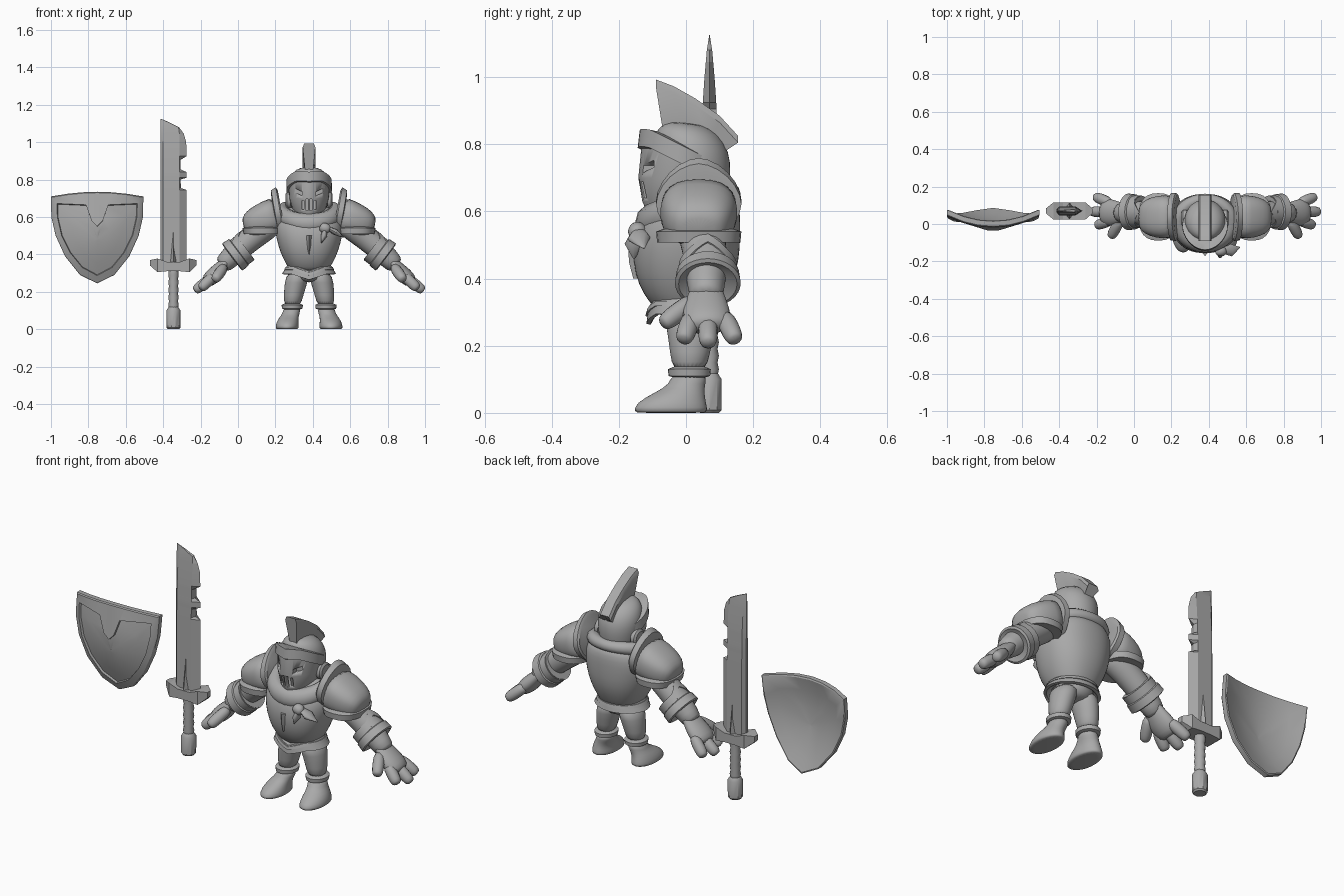
import bpy, bmesh, math
from mathutils import Matrix, Vector

old = bpy.data.objects.get("Cube")
if old:
    bpy.data.objects.remove(old)

grey = bpy.data.materials.new("plain_grey")
grey.use_nodes = True
grey.diffuse_color = (0.4, 0.4, 0.4, 1)
grey.node_tree.nodes["Principled BSDF"].inputs["Base Color"].default_value = (0.4, 0.4, 0.4, 1)

KNIGHT = (0.38, 0, 0)
SWORD = (-0.345, 0.07, 0)
SHIELD = (-0.753, 0, 0)
FRONT = -math.pi / 2


def skin(name, rings, loc=KNIGHT, mirror=False, sub=0, loop=False, angle=35):
    """Join equal rings of points into a closed surface."""
    bm = bmesh.new()
    for side in ((1, -1) if mirror else (1,)):
        vs = [[bm.verts.new((p[0] * side, p[1], p[2])) for p in r] for r in rings]
        n = len(vs[0])
        pairs = list(zip(vs, vs[1:])) + ([(vs[-1], vs[0])] if loop else [])
        for a, b in pairs:
            for i in range(n):
                j = (i + 1) % n
                bm.faces.new((a[i], a[j], b[j], b[i]))
        if not loop:
            bm.faces.new(vs[0])
            bm.faces.new(vs[-1])
    bmesh.ops.recalc_face_normals(bm, faces=bm.faces[:])
    me = bpy.data.meshes.new(name)
    bm.to_mesh(me)
    bm.free()
    me.materials.append(grey)
    ob = bpy.data.objects.new(name, me)
    ob.location = loc
    bpy.context.collection.objects.link(ob)
    bpy.ops.object.select_all(action='DESELECT')
    ob.select_set(True)
    bpy.context.view_layer.objects.active = ob
    if sub:
        me.polygons.foreach_set("use_smooth", [True] * len(me.polygons))
        ob.modifiers.new("Subdivision", 'SUBSURF').levels = sub
        ob.modifiers["Subdivision"].render_levels = sub
    else:
        bpy.ops.object.shade_smooth_by_angle(angle=math.radians(angle))
    return ob


def loft(name, rows, m=Matrix(), n=24, e=2.0, peak=(0, 0), tilt=0, **kw):
    """Rows are (z, centre x, centre y, radius x, radius y); peak lifts one side."""
    rings = []
    for z, cx, cy, rx, ry in rows:
        ring = []
        for i in range(n):
            t = 2 * math.pi * i / n
            c, s = math.cos(t), math.sin(t)
            x = cx + rx * math.copysign(abs(c) ** (2 / e), c)
            y = cy + ry * math.copysign(abs(s) ** (2 / e), s)
            away = abs((t - peak[0] + math.pi) % (2 * math.pi) - math.pi)
            lift = peak[1] * max(0, 1 - away / 0.7)
            ring.append(m @ Vector((x, y, z + lift - tilt * y)))
        rings.append(ring)
    return skin(name, rings, **kw)


def tube(name, pts, n=12, flat=1.0, **kw):
    """Round limb through (x, y, z, radius) points; flat scales its height."""
    rings = []
    for i, p in enumerate(pts):
        d = Vector(pts[min(i + 1, len(pts) - 1)][:3]) - Vector(pts[max(i - 1, 0)][:3])
        side = d.cross(Vector((0, 1, 0))).normalized()
        up = side.cross(d).normalized()
        a = [2 * math.pi * k / n for k in range(n)]
        rings.append([Vector(p[:3]) + p[3] * (side * flat * math.cos(t) + up * math.sin(t)) for t in a])
    return skin(name, rings, **kw)


def place(x, y, z, degrees):
    return Matrix.Translation((x, y, z)) @ Matrix.Rotation(math.radians(degrees), 4, 'Y')


# Boots and legs
loft("boots", [(0, .117, -.045, .05, .095), (0.002, .117, -.045, .064, .112), (.03, .117, -.045, .061, .105),
               (.06, .11, -.02, .052, .075), (.085, .095, .005, .045, .052), (.12, .09, .01, .048, .055)],
     mirror=True, sub=1)
loft("boot_cuffs", [(.105, .09, .01, .04, .045), (.11, .09, .01, .055, .062), (.13, .09, .01, .057, .064),
                    (.138, .09, .01, .04, .045)], mirror=True)
loft("legs", [(.12, .09, .01, .045, .05), (.18, .083, .012, .052, .06), (.25, .07, .015, .062, .072),
              (.31, .055, .01, .06, .08)], mirror=True, sub=1)

# Torso armour
loft("pelvis", [(.25, 0, .01, .05, .06), (.28, 0, .01, .1, .085), (.34, 0, .005, .11, .1)], sub=1)
loft("breastplate", [(.30, 0, .005, .095, .09), (.33, 0, 0, .112, .11), (.38, 0, -.003, .142, .14),
                     (.45, 0, 0, .168, .16), (.53, 0, .003, .185, .16), (.59, 0, .018, .18, .145),
                     (.635, 0, .035, .15, .12), (.66, 0, .04, .09, .08)], e=2.25, sub=1)
loft("waist_plate", [(.345, 0, 0, .09, .09), (.34, 0, 0, .118, .112), (.295, 0, .002, .145, .12),
                     (.293, 0, 0, .13, .105), (.32, 0, 0, .09, .09)], n=36, peak=(FRONT, -.03))
loft("waist_trim", [(.335, 0, 0, .1, .1), (.333, 0, 0, .126, .117), (.318, 0, 0, .134, .121),
                    (.316, 0, 0, .1, .1)], n=36, peak=(FRONT, -.03))
skin("chest_ornament", [[(-.022, -.145, .5), (0, -.172, .5), (.022, -.145, .5)],
                        [(-.014, -.148, .45), (0, -.17, .45), (.014, -.148, .45)],
                        [(-.001, -.145, .4), (0, -.157, .4), (.001, -.145, .4)]])

# Scarf, hanging low and wide at the front, with a knot and two tails
rings = []
for i in range(32):
    t = 2 * math.pi * i / 32
    out = Vector((math.cos(t), math.sin(t), 0))
    front = (1 - math.sin(t)) / 2
    mid = Vector((.142 * out.x, .012 + .118 * out.y, .655 - .09 * front ** 1.6))
    rings.append([mid + out * math.cos(k) * (.032 + .014 * front) + Vector((0, 0, math.sin(k) * (.03 + .026 * front)))
                  for k in [2 * math.pi * j / 10 for j in range(10)]])
skin("scarf", rings, loop=True, angle=60)
tube("scarf_knot", [(.06, -.14, .55, .015), (.07, -.145, .545, .03), (.1, -.145, .535, .03), (.11, -.14, .53, .015)], sub=1)
tube("scarf_tail_side", [(.09, -.14, .545, .016), (.14, -.14, .52, .034), (.185, -.125, .49, .003)], flat=.5, angle=50)
tube("scarf_tail_low", [(.085, -.145, .54, .016), (.08, -.155, .5, .028), (.065, -.155, .46, .003)], flat=.6, angle=50)

# Helmet
loft("helmet_skull", [(.6, 0, .02, .08, .085), (.66, 0, .02, .1, .105), (.73, 0, .02, .112, .115),
                      (.79, 0, .018, .112, .112), (.84, 0, .005, .092, .095), (.866, 0, 0, .045, .05)], tilt=.1, sub=1)
visor = loft("face_plate", [(.57, 0, -.035, .045, .07), (.63, 0, -.025, .085, .105), (.7, 0, -.02, .105, .122),
                            (.79, 0, -.015, .11, .118)], n=32, e=1.75)
loft("brow_band", [(.735, 0, -.012, .09, .1), (.735, 0, -.012, .122, .132), (.79, 0, -.01, .121, .128),
                   (.796, 0, -.01, .09, .1)], n=36, e=1.85, tilt=.5, peak=(FRONT, -.018))
loft("ear_guards", [(0, 0, 0, .045, .045), (.02, 0, 0, .045, .045), (.028, 0, 0, .034, .034)],
     m=place(.098, .03, .69, 90), mirror=True)


def cut(target, x, z, w, h, lean):
    """Cut a slanted slot into the front of the face plate."""
    quad = [(x - w, z - h - lean), (x + w, z - h + lean), (x + w, z + h + lean), (x - w, z + h - lean)]
    cutter = skin("slot_cutter", [[(a, y, b) for a, b in quad] for y in (-.2, -.095)])
    mod = target.modifiers.new("Slot", 'BOOLEAN')
    mod.operation, mod.object, mod.solver = 'DIFFERENCE', cutter, 'EXACT'
    bpy.context.view_layer.objects.active = target
    bpy.ops.object.modifier_apply(modifier=mod.name)
    bpy.data.objects.remove(cutter)


for x in (-.032, -.011, .011, .032):
    cut(visor, x, .665, .005, .034 - abs(x) * .3, 0)
for s in (-1, 1):
    cut(visor, s * .06, .735, .022, .011, s * .01)

# Crest: a fan that widens towards its outer edge
crest = []
for (yo, zo), (yi, zi) in zip([(-.09, .993), (-.035, .972), (.03, .935), (.1, .885), (.155, .825)],
                              [(-.068, .835), (-.03, .84), (.02, .835), (.07, .81), (.11, .775)]):
    crest.append([(-.02, yi, zi), (-.034, yo, zo - .02), (-.026, yo, zo),
                  (.026, yo, zo), (.034, yo, zo - .02), (.02, yi, zi)])
skin("helmet_crest", crest)

# Pauldrons with a standing flange and a lower trim
shoulder = place(.17, .038, .615, 106)
loft("pauldrons", [(-.02, 0, 0, .1, .115), (.06, .005, 0, .093, .118), (.13, .008, 0, .08, .105),
                   (.175, .012, 0, .06, .08), (.192, .018, 0, .035, .05)], m=shoulder, e=2.5, mirror=True, sub=1)
loft("pauldron_flanges", [(-.02, -.01, 0, .115, .12), (-.012, -.012, 0, .132, .128), (.016, -.01, 0, .122, .127),
                          (.02, -.01, 0, .09, .105)], m=place(.165, .038, .615, 100), e=1.75, mirror=True)
loft("pauldron_trims", [(.512, .25, .038, .08, .1), (.508, .25, .038, .1, .124), (.54, .25, .038, .106, .127),
                        (.548, .25, .038, .085, .105)], e=2.5, mirror=True)

# Arms, bracers and hands
tube("arms", [(.17, .035, .59, .07), (.24, .045, .54, .075), (.3, .055, .49, .068), (.37, .06, .435, .068),
              (.44, .06, .365, .055), (.47, .06, .335, .05)], mirror=True, sub=1)
loft("bracers", [(-.005, 0, 0, .06, .06), (-.005, 0, 0, .08, .082), (.035, 0, 0, .08, .083), (.04, 0, 0, .088, .094),
                 (.08, 0, 0, .091, .098), (.085, 0, 0, .08, .087), (.07, 0, 0, .05, .05)],
     m=place(.345, .065, .435, 127), n=32, mirror=True)
loft("bracer_points", [(.0, 0, 0, .066, .07), (-.003, 0, 0, .084, .087), (.036, 0, 0, .084, .087),
                       (.036, 0, 0, .066, .07)], m=place(.345, .065, .435, 127), n=32,
     peak=(math.pi, -.05), mirror=True)
tube("palms", [(.42, .06, .385, .045), (.45, .06, .352, .056), (.49, .06, .307, .074), (.525, .062, .274, .076),
               (.555, .065, .247, .058)], flat=.58, mirror=True, sub=1)
fingers = {"thumbs": ((.45, .03, .34), (.505, -.072, .262)), "index_fingers": ((.5, .02, .295), (.583, -.008, .214)),
           "middle_fingers": ((.51, .065, .285), (.614, .066, .203)), "little_fingers": ((.5, .11, .295), (.592, .148, .214))}
for name, (base, tip) in fingers.items():
    a, b = Vector(base), Vector(tip)
    steps = [(0, .03), (.5, .033), (.85, .031), (1, .021)]
    tube(name, [(*a.lerp(b, t), r) for t, r in steps], n=8, mirror=True, sub=1)

# Sword: rows are height, back edge, cutting edge and half thickness
blade = []
for z, back, edge, h in [(.36, -.07, .07, .024), (.745, -.07, .07, .024), (.755, -.07, .04, .024), (.8, -.07, .038, .023),
                         (.81, -.07, .07, .023), (.84, -.07, .07, .023), (.855, -.07, .037, .022),
                         (.905, -.07, .037, .021), (.925, -.07, .07, .02), (1.0, -.07, .068, .015),
                         (1.045, -.07, .055, .011), (1.08, -.07, .03, .008), (1.105, -.07, -.02, .004),
                         (1.125, -.07, -.066, .001)]:
    ridge = min(.032, edge - .003)
    blade.append([(back, -.3 * h, z), (min(back + .015, ridge), -h, z), (ridge, -h, z), (edge, 0, z),
                  (ridge, h, z), (min(back + .015, ridge), h, z), (back, .3 * h, z)])
skin("sword_blade", blade, loc=SWORD, angle=15)
skin("blade_spike", [[(-w, 0, z), (0, -h, z), (w, 0, z), (0, h, z)]
                     for z, w, h in [(.35, .036, .045), (.53, .002, .024)]], loc=SWORD)
skin("sword_guard", [[(x, -h, lo), (x, -h, hi), (x, h, hi), (x, h, lo)]
                     for x, h, lo, hi in [(-.125, .014, .34, .37), (-.085, .046, .305, .378), (-.035, .046, .31, .36),
                                          (.035, .046, .31, .36), (.085, .046, .305, .378), (.122, .014, .34, .37)]],
     loc=SWORD, angle=15)
loft("sword_grip", [(.11 + i * .02, 0, 0, r, r) for i, r in enumerate([.024, .028] * 5 + [.026])], n=12, loc=SWORD, angle=50)
loft("sword_pommel", [(0, 0, 0, .03, .03), (.008, 0, 0, .037, .037), (.1, 0, 0, .038, .038), (.118, 0, 0, .026, .026)],
     n=10, loc=SWORD)

# Shield: domed, with a raised rim that dips to a point at the top
outer = [(0, .735), (.08, .732), (.16, .724), (.247, .71), (.245, .6), (.222, .5), (.172, .39), (.092, .29), (0, .245)]
inner = [(0, .55), (.03, .58), (.06, .665), (.215, .672), (.213, .6), (.19, .5), (.145, .41), (.08, .33), (0, .287)]


def shield_ring(half, scale, depth):
    pts = half + [(-x, z) for x, z in half[-2:0:-1]]
    pts = [(x * scale, .48 + (z - .48) * scale) for x, z in pts]
    return [(x, -.035 + depth + 1.1 * x * x + .8 * (z - .58) ** 2, z) for x, z in pts]


skin("shield", [shield_ring(outer, s, .035) for s in (.02, .35, .7, .97)] +
     [shield_ring(outer, 1, .03), shield_ring(outer, 1, .004), shield_ring(outer, .98, 0), shield_ring(inner, 1, 0)] +
     [shield_ring(inner, s, .014) for s in (.98, .65, .3, .02)], loc=SHIELD, angle=30)
